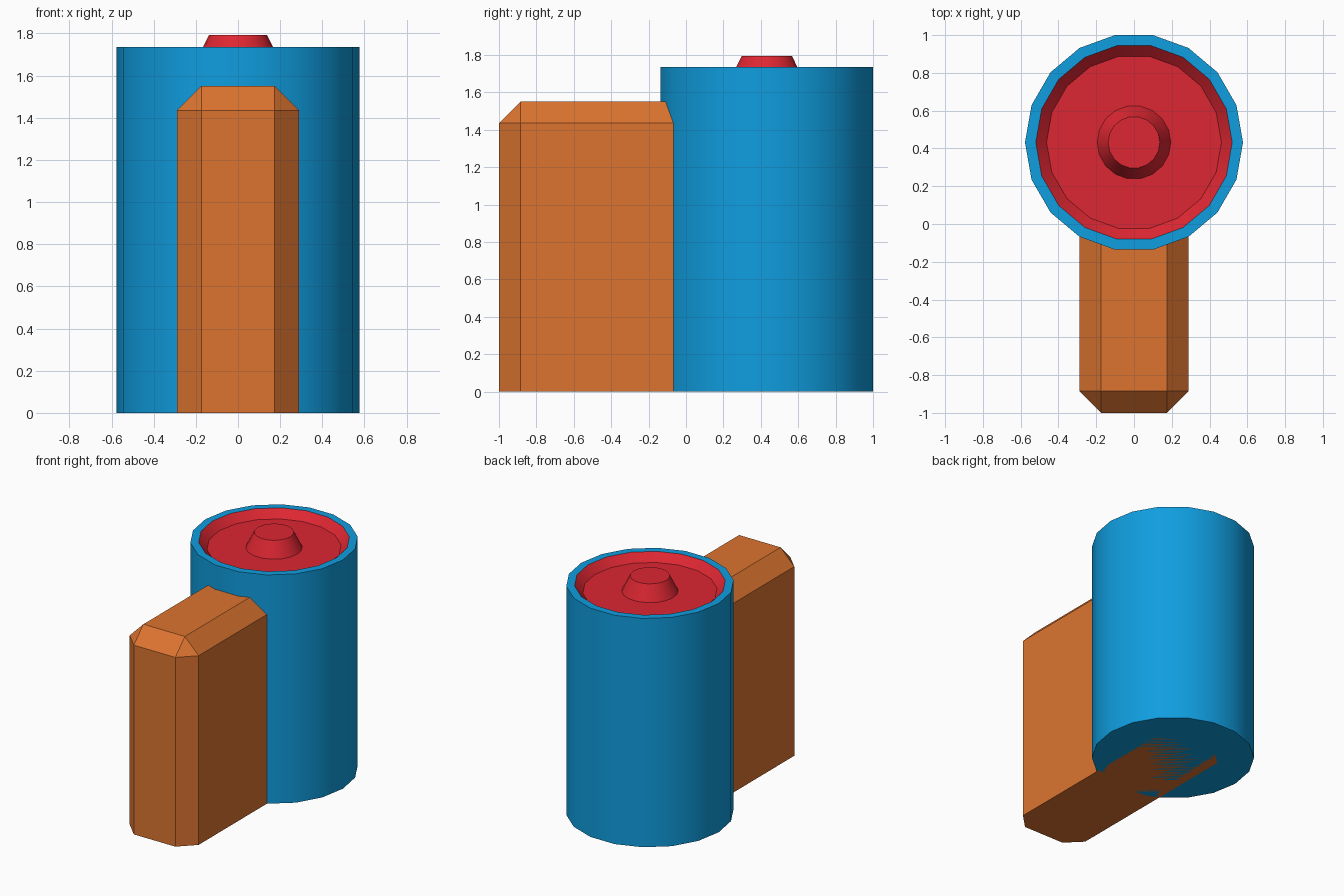
import bpy, bmesh, math
from mathutils import Matrix

if "Cube" in bpy.data.objects:
    bpy.data.objects.remove(bpy.data.objects["Cube"])

SIDES = 18
CENTRE_Y = 0.432


def material(name, rgb):
    m = bpy.data.materials.new(name)
    m.diffuse_color = (*rgb, 1)
    m.use_nodes = True
    m.node_tree.nodes["Principled BSDF"].inputs["Base Color"].default_value = m.diffuse_color
    return m


blue = material("blue", (0.005, 0.34, 0.74))
red = material("red", (0.73, 0.02, 0.032))
orange = material("orange", (0.72, 0.175, 0.03))


def finish(name, bm, mats):
    bmesh.ops.recalc_face_normals(bm, faces=bm.faces)
    mesh = bpy.data.meshes.new(name)
    bm.to_mesh(mesh)
    bm.free()
    for m in mats:
        mesh.materials.append(m)
    ob = bpy.data.objects.new(name, mesh)
    bpy.context.collection.objects.link(ob)
    return ob


def lathe(name, profile, mats, y):
    """Closed body from (radius, z, material of the band above) rings, capped at both ends."""
    bm = bmesh.new()
    rings = []
    for r, z, _ in profile:
        rings.append([bm.verts.new((r * math.cos(2 * math.pi * i / SIDES),
                                    y + r * math.sin(2 * math.pi * i / SIDES), z))
                      for i in range(SIDES)])
    for k in range(len(rings) - 1):
        a, b = rings[k], rings[k + 1]
        for i in range(SIDES):
            j = (i + 1) % SIDES
            f = bm.faces.new((a[i], a[j], b[j], b[i]))
            f.material_index = profile[k][2]
    bm.faces.new(rings[0][::-1]).material_index = profile[0][2]
    bm.faces.new(rings[-1]).material_index = profile[-1][2]
    ob = finish(name, bm, mats)
    bpy.ops.object.select_all(action='DESELECT')
    ob.select_set(True)
    bpy.context.view_layer.objects.active = ob
    bpy.ops.object.shade_smooth_by_angle(angle=math.radians(30))
    return ob


# Round body: blue wall and rim, red recessed top with a raised button
lathe("round_body", [
    (0.577, 0.0, 0), (0.577, 1.735, 0), (0.52, 1.735, 1),
    (0.463, 1.677, 1), (0.195, 1.677, 1), (0.137, 1.793, 1),
], [blue, red], CENTRE_Y)

# Upright block: chamfered on its vertical and top edges, flat underneath
y0, y1, top, half = -1.0, 0.69, 1.55, 0.289
bm = bmesh.new()
bmesh.ops.create_cube(bm, size=1, matrix=Matrix.Translation((0, (y0 + y1) / 2, top / 2))
                      @ Matrix.Diagonal((2 * half, y1 - y0, top, 1)))
edges = [e for e in bm.edges if max(v.co.z for v in e.verts) > 0.5]
bmesh.ops.bevel(bm, geom=edges, offset=0.115, offset_type='OFFSET',
                segments=1, profile=0.5, affect='EDGES')
finish("upright_block", bm, [orange])
